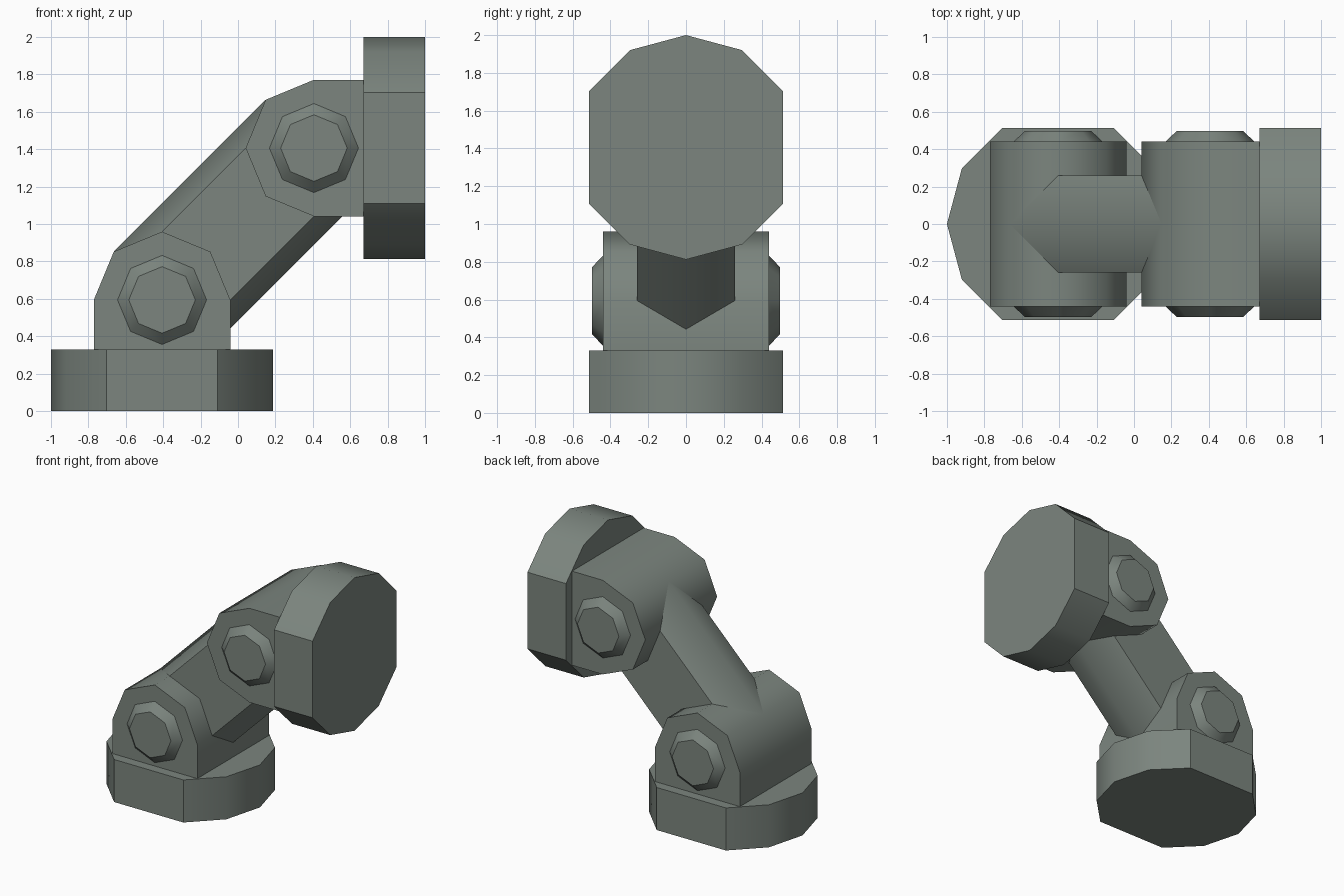
import bpy, bmesh, math
from mathutils import Matrix, Vector

if "Cube" in bpy.data.objects:
    bpy.data.objects.remove(bpy.data.objects["Cube"])

grey = bpy.data.materials.new("grey green metal")
grey.diffuse_color = (0.20, 0.235, 0.21, 1)
grey.use_nodes = True
grey.node_tree.nodes["Principled BSDF"].inputs["Base Color"].default_value = grey.diffuse_color


def ring(radius, sides, skip=()):
    """Points of a regular polygon, leaving out some corners."""
    return [(radius * math.cos(i * math.tau / sides), radius * math.sin(i * math.tau / sides))
            for i in range(sides) if i not in skip]


def loft(name, bottom, top, h0, h1, matrix, smooth):
    """Solid between two matching outlines at local heights h0 and h1."""
    bm = bmesh.new()
    a = [bm.verts.new(matrix @ Vector((x, y, h0))) for x, y in bottom]
    b = [bm.verts.new(matrix @ Vector((x, y, h1))) for x, y in top]
    bm.faces.new(a)
    bm.faces.new(b)
    for i in range(len(a)):
        j = (i + 1) % len(a)
        bm.faces.new((a[i], a[j], b[j], b[i]))
    bmesh.ops.recalc_face_normals(bm, faces=bm.faces)
    mesh = bpy.data.meshes.new(name)
    bm.to_mesh(mesh)
    bm.free()
    mesh.materials.append(grey)
    obj = bpy.data.objects.new(name, mesh)
    bpy.context.collection.objects.link(obj)
    bpy.context.view_layer.objects.active = obj
    obj.select_set(True)
    bpy.ops.object.shade_smooth_by_angle(angle=math.radians(smooth))
    obj.select_set(False)


# Joint frame (origin on the pin axis, local z away from the flange);
# the second joint mirrors the first across the plane x + z = 1
J = 0.406
lower = Matrix.Translation((-J, 0, 1 - J))
mirror = Matrix(((0, 0, -1, 1), (0, 1, 0, 0), (-1, 0, 0, 1), (0, 0, 0, 1)))
# Local profile plane (x, z), extruded along y
side = Matrix(((1, 0, 0, 0), (0, 0, 1, 0), (0, 1, 0, 0), (0, 0, 0, 1)))

disc = ring(0.594, 12, (3, 9))
knuckle = ring(0.365, 8)[:5] + [(-0.365, -0.264), (0.365, -0.264)]
pin_wide = [(y, x) for x, y in ring(0.238, 8)]
pin_narrow = [(y, x) for x, y in ring(0.178, 8)]

for label, m in (("lower", lower), ("upper", mirror @ lower)):
    # Round flange with two flat sides
    loft(label + "_flange", disc, disc, -0.594, -0.264, m, 40)
    # Rounded joint housing
    loft(label + "_knuckle", knuckle, knuckle, -0.44, 0.44, m @ side, 50)
    # Tapered pin caps on both sides
    for s, end in ((-1, "front"), (1, "back")):
        loft(f"{label}_pin_{end}", pin_wide, pin_narrow, s * 0.44, s * 0.497, m @ side, 40)

# Diagonal arm with flat sides, running between the pin axes
arm = ring(0.365, 8, (2, 6))
half = J * math.sqrt(2)
tilt = Matrix.Translation((0, 0, 1)) @ Matrix.Rotation(math.radians(45), 4, 'Y')
loft("arm", arm, arm, -half, half, tilt, 50)
